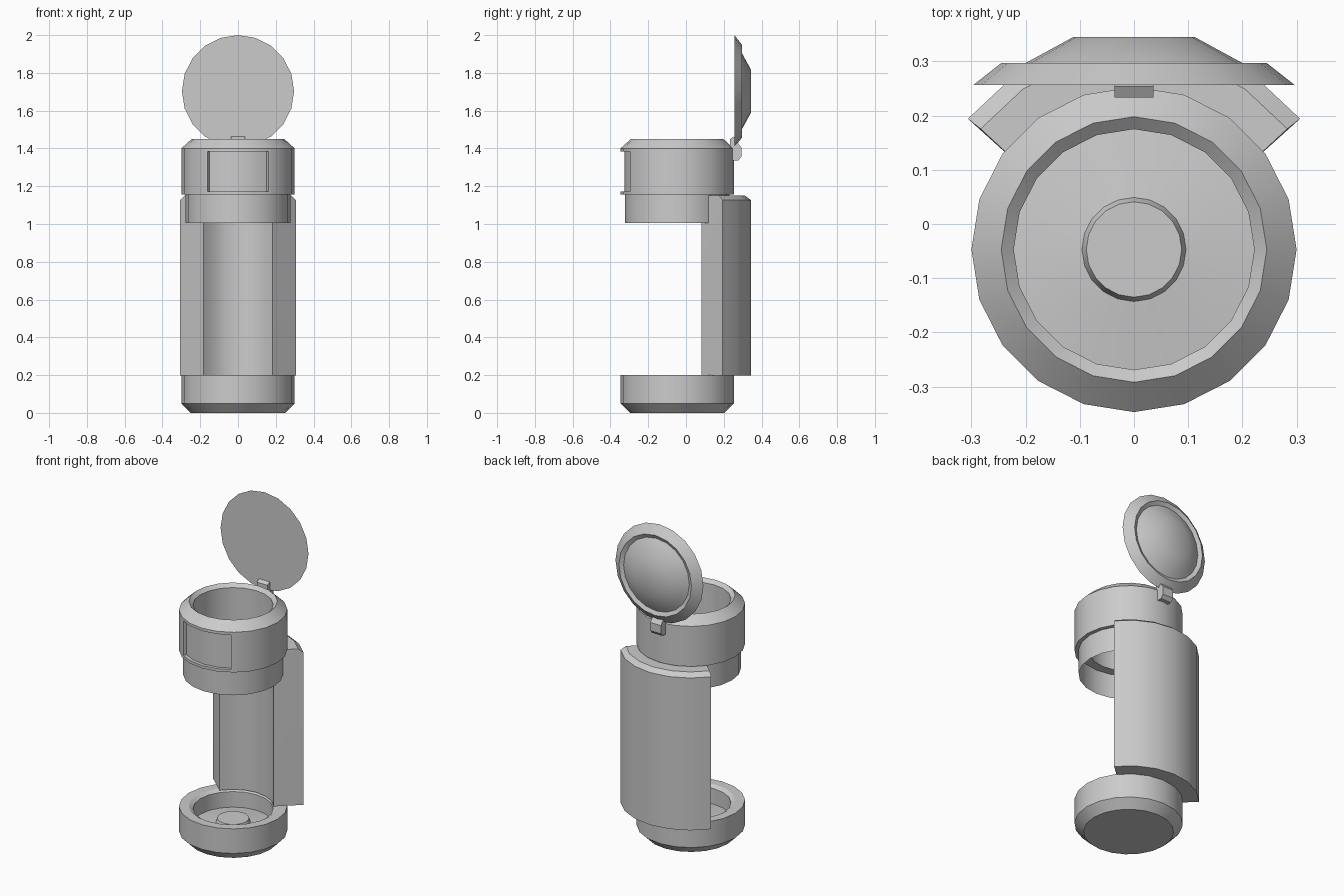
import bpy, bmesh, math
from mathutils import Matrix, Vector

if "Cube" in bpy.data.objects:
    bpy.data.objects.remove(bpy.data.objects["Cube"])

SIDES = 20
CY = -0.047  # y of the body axis

grey = bpy.data.materials.new("plain grey")
grey.diffuse_color = (0.6, 0.6, 0.6, 1)
grey.use_nodes = True
grey.node_tree.nodes["Principled BSDF"].inputs["Base Color"].default_value = grey.diffuse_color


def finish(bm, name, recalc=True):
    if recalc:
        bmesh.ops.recalc_face_normals(bm, faces=bm.faces)
    me = bpy.data.meshes.new(name)
    bm.to_mesh(me)
    bm.free()
    me.materials.append(grey)
    ob = bpy.data.objects.new(name, me)
    bpy.context.collection.objects.link(ob)
    bpy.ops.object.select_all(action='DESELECT')
    ob.select_set(True)
    bpy.context.view_layer.objects.active = ob
    bpy.ops.object.shade_smooth_by_angle(angle=math.radians(30))
    return ob


def lathe(profile, closed=False, caps=False):
    """Revolve (radius, z) points around z; caps fills both ends."""
    bm = bmesh.new()
    rings = []
    for r, z in profile:
        rings.append([bm.verts.new((r * math.cos(a), r * math.sin(a), z))
                      for a in (2 * math.pi * i / SIDES for i in range(SIDES))])
    pairs = list(zip(rings, rings[1:]))
    if closed:
        pairs.append((rings[-1], rings[0]))
    for lo, hi in pairs:
        for i in range(SIDES):
            j = (i + 1) % SIDES
            bm.faces.new((lo[i], lo[j], hi[j], hi[i]))
    if caps:
        bm.faces.new(rings[0][::-1])
        bm.faces.new(rings[-1])
    bmesh.ops.recalc_face_normals(bm, faces=bm.faces)
    return bm


def prism(sections):
    """Join matching closed loops of points and cap both ends."""
    bm = bmesh.new()
    loops = [[bm.verts.new(p) for p in s] for s in sections]
    n = len(loops[0])
    for lo, hi in zip(loops, loops[1:]):
        for i in range(n):
            j = (i + 1) % n
            bm.faces.new((lo[i], lo[j], hi[j], hi[i]))
    return bm, loops


body = Matrix.Translation((0, CY, 0))

# Base cup with a raised button on its floor
bm = lathe([(0.25, 0), (0.3, 0.05), (0.3, 0.2), (0.245, 0.2), (0.222, 0.185),
            (0.222, 0.09), (0.096, 0.105), (0.088, 0.128)], caps=True)
bm.transform(body)
finish(bm, "base_cup")

# Head ring, with an inset window recess across the four front faces
bm = lathe([(0.222, 1.155), (0.3, 1.155), (0.3, 1.4), (0.245, 1.45),
            (0.222, 1.43)], closed=True)
front = []
for f in bm.faces:
    c = f.calc_center_median()
    if 1.2 < c.z < 1.35 and c.xy.length > 0.28 and c.y < 0 and abs(c.x) < 0.17:
        front.append(f)
bmesh.ops.inset_region(bm, faces=front, thickness=0.017, depth=0,
                       use_even_offset=True)
bmesh.ops.inset_region(bm, faces=front, thickness=0, depth=-0.02,
                       use_even_offset=True)
bm.transform(body)
finish(bm, "head_ring", recalc=False)

# Thin collar below the head
bm = lathe([(0.277, 1.005), (0.277, 1.156)])
bm.transform(body)
finish(bm, "collar")


# Curved back panel with a chamfered top
def panel_loop(r_out, a_out, z):
    pts = []
    steps = 6
    for r, a0, flip in ((r_out, a_out, 1), (0.224, 35.4, -1)):
        for i in range(steps + 1):
            t = i / steps
            a = math.radians(90 - flip * (90 - a0) * (1 - 2 * t))
            pts.append((r * math.cos(a), CY + r * math.sin(a), z))
    return pts


bm, loops = prism([panel_loop(0.39, 38.2, 0.197), panel_loop(0.39, 38.2, 1.127),
                   panel_loop(0.36, 38.2, 1.15)])
for lp in (loops[0], loops[-1]):  # end caps as quad strips
    n = len(lp)
    for i in range(n // 2 - 1):
        bm.faces.new((lp[i], lp[i + 1], lp[n - 2 - i], lp[n - 1 - i]))
finish(bm, "back_panel")

# Open lid: disc with a groove and a shallow dome on the rear
bm = lathe([(0.297, 0), (0.245, 0.041), (0.222, 0.029), (0.2, 0.041),
            (0.112, 0.089)], caps=True)
bm.transform(Matrix.Translation((0, 0.256, 1.703)) @ Matrix.Rotation(-math.pi / 2, 4, 'X'))
finish(bm, "lid")

# Hinge block joining the lid to the back of the head
side = [(0.233, 1.425), (0.233, 1.45), (0.254, 1.463), (0.265, 1.44),
        (0.293, 1.405), (0.293, 1.355), (0.275, 1.335), (0.24, 1.335)]
bm, loops = prism([[(x, y, z) for y, z in side] for x in (-0.036, 0.036)])
for lp in loops:
    bm.faces.new(lp)
finish(bm, "hinge")
